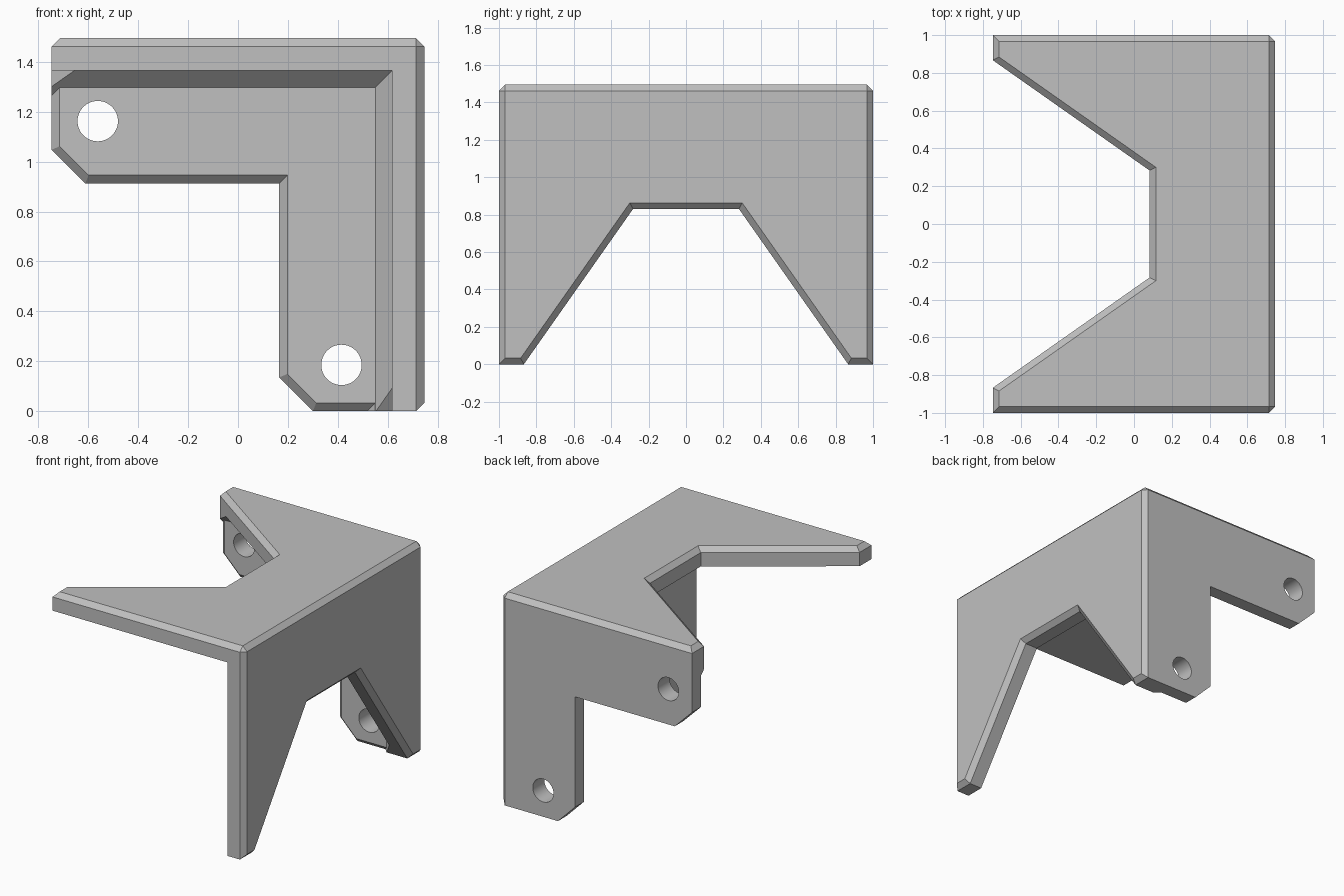
import bpy, bmesh, math
from mathutils import Vector, Matrix

cube = bpy.data.objects.get("Cube")
if cube:
    bpy.data.objects.remove(cube, do_unlink=True)

W, D, H = 0.7475, 1.0, 1.495      # half width, half depth, height
T, C, FILLET = 0.13, 0.033, 0.067  # wall, outer chamfer, inner fillet

grey = bpy.data.materials.new("plain_grey")
grey.use_nodes = True
grey.diffuse_color = (0.53, 0.53, 0.53, 1)
grey.node_tree.nodes["Principled BSDF"].inputs["Base Color"].default_value = grey.diffuse_color


def to_object(name, bm):
    bmesh.ops.recalc_face_normals(bm, faces=bm.faces)
    mesh = bpy.data.meshes.new(name)
    bm.to_mesh(mesh)
    bm.free()
    mesh.materials.append(grey)
    obj = bpy.data.objects.new(name, mesh)
    bpy.context.collection.objects.link(obj)
    return obj


def chamfered_box(name, low, high, size, rule):
    """Box with a flat chamfer on the edges whose midpoint meets the rule."""
    low, high = Vector(low), Vector(high)
    bm = bmesh.new()
    bmesh.ops.create_cube(bm, size=1)
    for v in bm.verts:
        v.co = Vector([l + (c + 0.5) * (h - l) for l, h, c in zip(low, high, v.co)])
    edges = [e for e in bm.edges if rule((e.verts[0].co + e.verts[1].co) / 2)]
    bmesh.ops.bevel(bm, geom=edges, offset=size, segments=1, affect='EDGES')
    return to_object(name, bm)


def grow(outline, d):
    """Offset a counter-clockwise outline outwards with mitred corners."""
    result = []
    for i, p in enumerate(outline):
        a, b, c = Vector(outline[i - 1]), Vector(p), Vector(outline[(i + 1) % len(outline)])
        u, v = (b - a).normalized(), (c - b).normalized()
        n, m = Vector((u.y, -u.x)), Vector((v.y, -v.x))
        result.append(b + (n + m) * d / (1 + n.dot(m)))
    return result


def loft(name, outline, levels, place):
    """Stack grown copies of an outline at (height, growth) levels."""
    bm = bmesh.new()
    rings = [[bm.verts.new(place(p[0], p[1], h)) for p in grow(outline, g)] for h, g in levels]
    for r, s in zip(rings, rings[1:]):
        for i in range(len(r)):
            j = (i + 1) % len(r)
            bm.faces.new((r[i], r[j], s[j], s[i]))
    bm.faces.new(rings[0])
    bm.faces.new(rings[-1])
    return to_object(name, bm)


# Outer block, chamfered around its top and side faces
bracket = chamfered_box("corner_bracket", (-W, -D, 0), (W, D, H), C,
                        lambda m: m.z > H - 0.01 or m.x > W - 0.01)

# Hollow that leaves three walls, with fillets along the back wall
back = D - T
cutters = [chamfered_box("hollow", (-2, -2, -1), (W - T, back, H - T), FILLET,
                         lambda m: m.y > back - 0.01 and (m.z > H - T - 0.01 or m.x > W - T - 0.01))]

# Tapered notches in the top and side walls
slope = (0.867 - 0.283) / (W + 0.083)
far = 0.867 + (1 - W) * slope
notch = [(-1, -far), (0.083, -0.283), (0.083, 0.283), (-1, far)]
levels = [(1, 0), (H - C, 0), (H + C, 2 * C)]
cutters.append(loft("top_notch", notch, levels, lambda x, y, h: (x, y, h)))
cutters.append(loft("side_notch", notch, levels, lambda x, y, h: (h - W, y, x + W)))

# Back wall cut to an L with clipped ends, chamfered on its inner face
half = [(0.517, -0.5), (0.517, -0.001), (0.3, -0.001), (0.165, 0.135), (0.165, 0.165 + W)]
other = [(z - W, x + W) for x, z in reversed(half[:-1])]
shape = half + other + [(-0.5 - W, -0.5)]
cutters.append(loft("back_trim", shape, [(0.8, C), (back, C), (back + C, 0), (1.2, 0)],
                    lambda x, z, h: (x, h, z)))

# Screw holes
for i, (x, z) in enumerate([(0.415, 0.185), (0.185 - W, 0.415 + W)]):
    bm = bmesh.new()
    bmesh.ops.create_cone(bm, cap_ends=True, segments=48, radius1=0.081, radius2=0.081, depth=0.5,
                          matrix=Matrix.Translation((x, D, z)) @ Matrix.Rotation(math.pi / 2, 4, 'X'))
    cutters.append(to_object("hole_%d" % i, bm))

# Apply the cuts and drop the cutters
bpy.ops.object.select_all(action='DESELECT')
bpy.context.view_layer.objects.active = bracket
bracket.select_set(True)
for c in cutters:
    c.hide_render = True
    mod = bracket.modifiers.new(c.name, 'BOOLEAN')
    mod.operation, mod.solver, mod.object = 'DIFFERENCE', 'EXACT', c
    bpy.ops.object.modifier_apply(modifier=mod.name)
    bpy.data.objects.remove(c, do_unlink=True)
bpy.ops.object.shade_smooth_by_angle(angle=math.radians(25))
